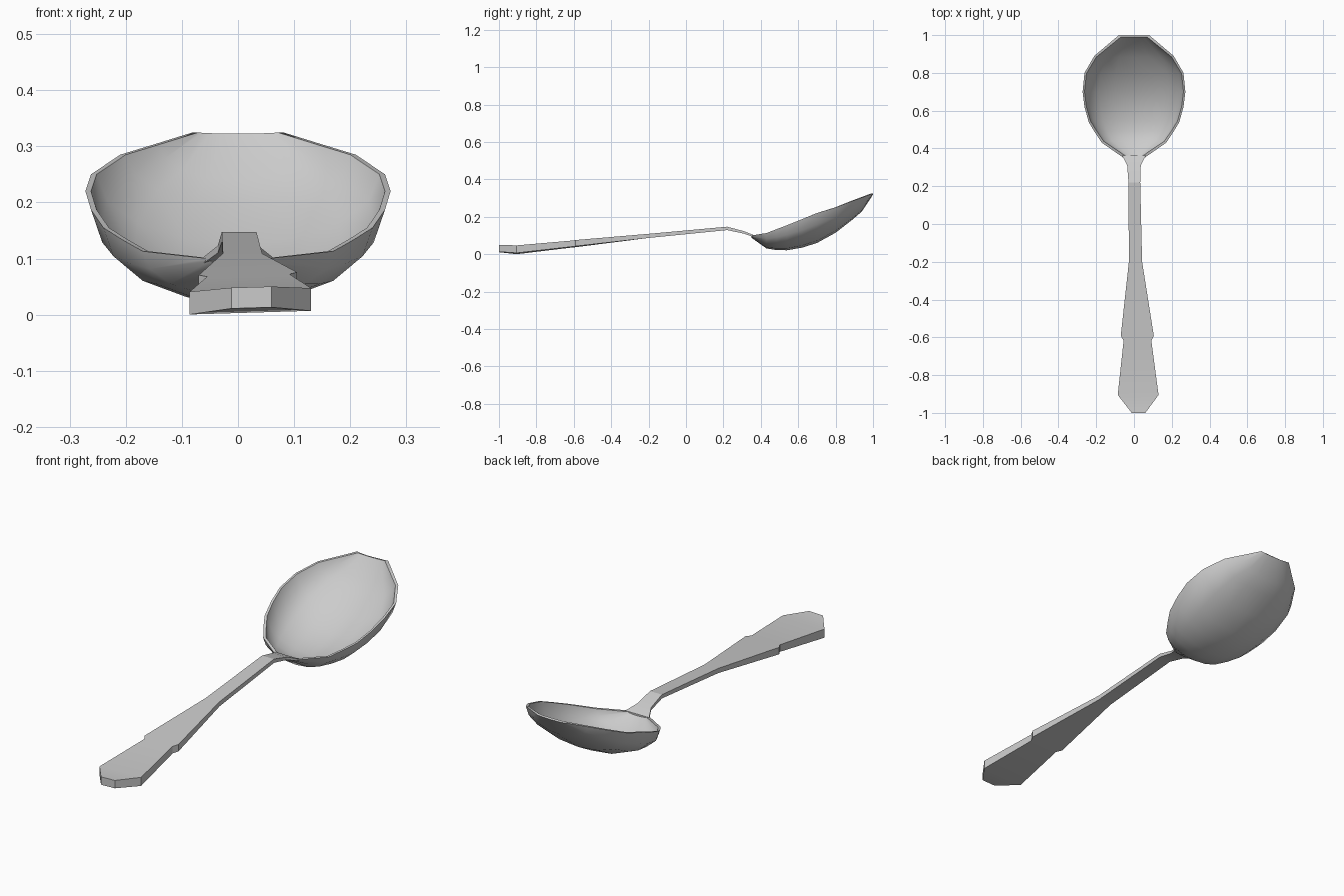
import bpy, bmesh, math

if "Cube" in bpy.data.objects:
    bpy.data.objects.remove(bpy.data.objects["Cube"])


def loft(name, rings, angle):
    """Skin closed rings of equal length, cap both ends."""
    bm = bmesh.new()
    loops = [[bm.verts.new(p) for p in ring] for ring in rings]
    n = len(rings[0])
    for a, b in zip(loops, loops[1:]):
        for i in range(n):
            j = (i + 1) % n
            bm.faces.new((a[i], a[j], b[j], b[i]))
    bm.faces.new(loops[0])
    bm.faces.new(loops[-1])
    bmesh.ops.recalc_face_normals(bm, faces=bm.faces)
    mesh = bpy.data.meshes.new(name)
    bm.to_mesh(mesh)
    bm.free()
    obj = bpy.data.objects.new(name, mesh)
    bpy.context.collection.objects.link(obj)
    bpy.ops.object.select_all(action='DESELECT')
    obj.select_set(True)
    bpy.context.view_layer.objects.active = obj
    bpy.ops.object.shade_smooth_by_angle(angle=math.radians(angle))
    return obj


def arc(y, w, rim, bottom, steps=8):
    """Half-elliptical bowl section, left rim to right rim."""
    return [(-w * math.cos(math.pi * i / steps), y,
             rim - (rim - bottom) * math.sin(math.pi * i / steps))
            for i in range(steps + 1)]


# Bowl: y, half width, rim height, underside height
bowl = [(.35, .055, .100, .088), (.43, .17, .113, .031), (.485, .207, .134, .022),
        (.54, .24, .155, .021), (.62, .262, .187, .035), (.70, .272, .22, .060),
        (.80, .262, .25, .115), (.89, .21, .285, .185), (.94, .151, .303, .228),
        (1.0, .08, .325, .319)]
rings = []
for y, w, rim, bottom in bowl:
    wall = min(.011, (rim - bottom) * .6)
    inner_y = y + .010 * (.68 - y) / .32
    inner = arc(inner_y, w - .010, rim, bottom + wall)
    rings.append(arc(y, w, rim, bottom) + inner[::-1])
loft("bowl", rings, 35)

# Handle and neck: y, left x, right x, underside, top
handle = [(-1.0, -.012, .06, .012, .049), (-.905, -.086, .13, .0035, .044),
          (-.618, -.055, .092, .037, .070), (-.592, -.07, .105, .040, .073),
          (-.2, -.027, .043, .087, .109), (.22, -.029, .033, .129, .147),
          (.31, -.036, .036, .110, .123), (.362, -.062, .062, .091, .102)]
rings = []
for y, x0, x1, z0, z1 in handle:
    roll = .03 if y < -.3 else 0      # slight twist of the grip
    mid = (x0 + x1) / 2
    rings.append([(x, y, z + roll * (x - mid))
                  for x, z in ((x0, z0), (x1, z0), (x1, z1), (x0, z1))])
loft("handle", rings, 20)
